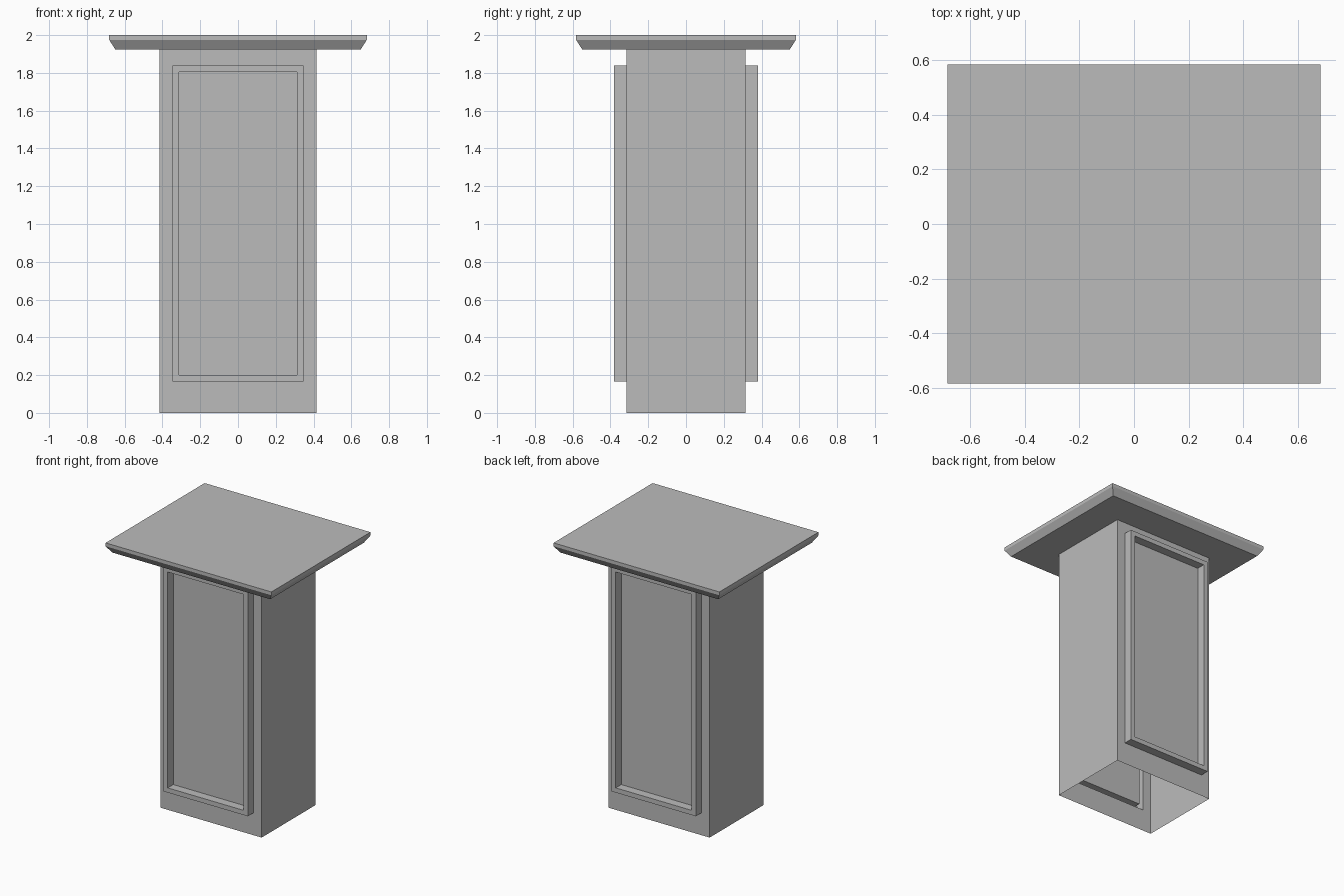
import bpy
import bmesh
from mathutils import Vector

cube = bpy.data.objects.get("Cube")
if cube:
    bpy.data.objects.remove(cube)

# Plain grey paint
grey = bpy.data.materials.new("plain_grey")
grey.use_nodes = True
COLOR = (0.5, 0.5, 0.5, 1)
grey.diffuse_color = COLOR
grey.node_tree.nodes["Principled BSDF"].inputs["Base Color"].default_value = COLOR


def ring(bm, hx, hy, z):
    """Horizontal rectangle of vertices."""
    return [bm.verts.new((sx * hx, sy * hy, z))
            for sx, sy in ((-1, -1), (1, -1), (1, 1), (-1, 1))]


def panel_ring(bm, side, hx, y, z0, z1):
    """Upright rectangle of vertices on the front (-1) or back (1)."""
    return [bm.verts.new((-side * x, side * y, z))
            for x, z in ((-hx, z0), (hx, z0), (hx, z1), (-hx, z1))]


def bridge(bm, a, b):
    for i in range(4):
        j = (i + 1) % 4
        bm.faces.new((a[i], a[j], b[j], b[i]))


def finish(bm, name):
    mesh = bpy.data.meshes.new(name)
    bm.to_mesh(mesh)
    bm.free()
    mesh.materials.append(grey)
    obj = bpy.data.objects.new(name, mesh)
    bpy.context.collection.objects.link(obj)
    return obj


# Hollow pedestal, open underneath, with a raised frame on front and back
HX, HY, TOP = 0.415, 0.315, 1.925
bm = bmesh.new()
low, high = ring(bm, HX, HY, 0), ring(bm, HX, HY, TOP)
for i in (1, 3):
    j = (i + 1) % 4
    bm.faces.new((low[i], low[j], high[j], high[i]))
for side, i in ((-1, 0), (1, 2)):
    j = i + 1
    wall = [low[i], low[j], high[j], high[i]]
    steps = [panel_ring(bm, side, 0.347, HY, 0.165, 1.84),
             panel_ring(bm, side, 0.347, 0.38, 0.165, 1.84),
             panel_ring(bm, side, 0.312, 0.38, 0.2, 1.805),
             panel_ring(bm, side, 0.312, HY, 0.2, 1.805)]
    for a, b in zip([wall] + steps, steps):
        bridge(bm, a, b)
    bm.faces.new(steps[-1])
finish(bm, "pedestal_body")

# Overhanging top slab with a chamfered underside
bm = bmesh.new()
levels = [ring(bm, 0.65, 0.55, TOP), ring(bm, 0.682, 0.582, 1.975),
          ring(bm, 0.682, 0.582, 2.0)]
for a, b in zip(levels, levels[1:]):
    bridge(bm, a, b)
bm.faces.new(levels[-1])
bm.faces.new(levels[0][::-1])
finish(bm, "top_slab")
